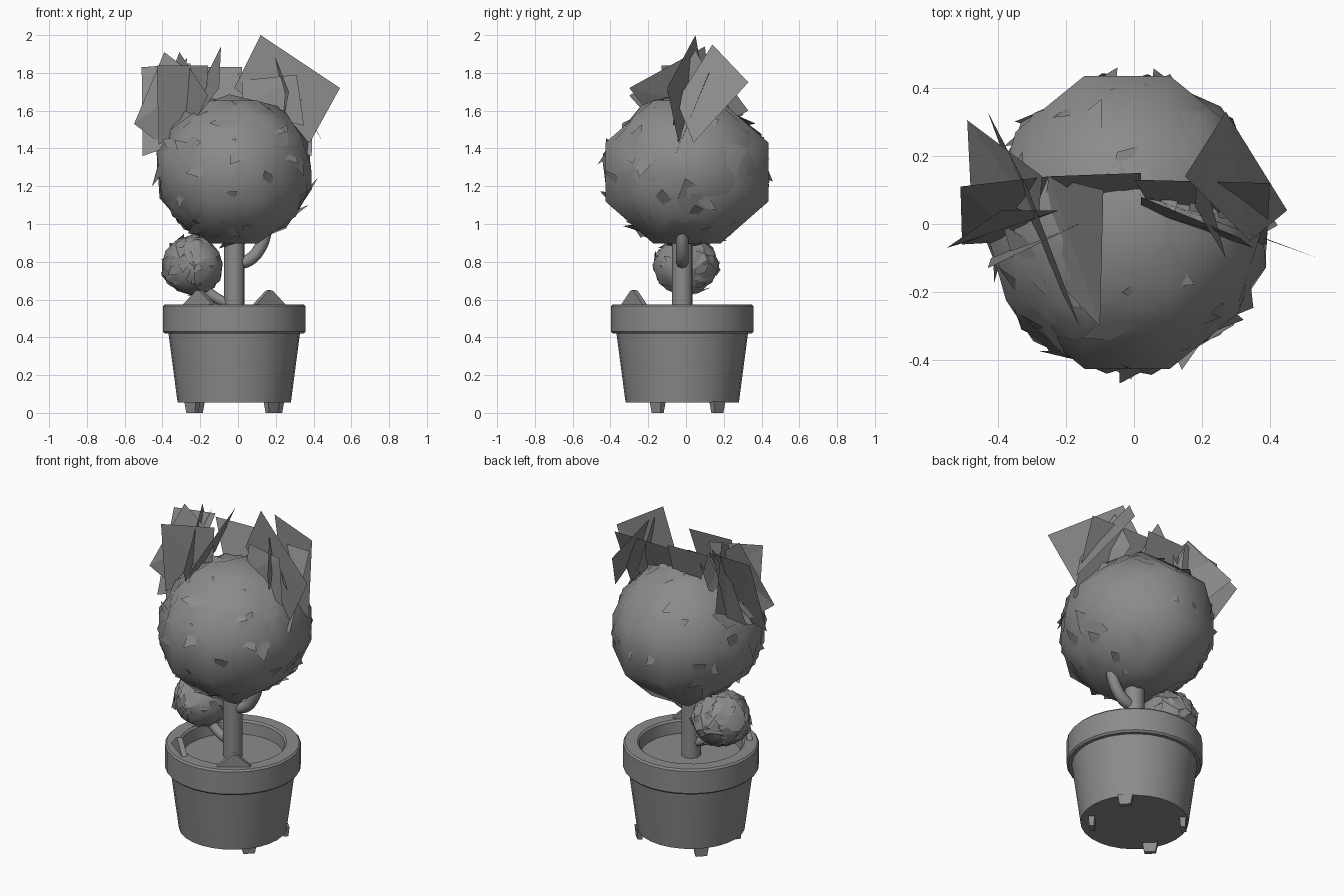
import bpy, bmesh, math, random
from mathutils import Vector, Matrix, Euler

if "Cube" in bpy.data.objects:
    bpy.data.objects.remove(bpy.data.objects["Cube"])

random.seed(11)
CX, CY = -0.02, -0.02          # pot axis

grey = bpy.data.materials.new("plain grey")
grey.diffuse_color = (0.26, 0.26, 0.26, 1)
grey.use_nodes = True
grey.node_tree.nodes["Principled BSDF"].inputs["Base Color"].default_value = grey.diffuse_color


def finish(bm, name, smooth=None):
    """Turn a bmesh into a named object, optionally smooth below an angle."""
    me = bpy.data.meshes.new(name)
    bm.to_mesh(me)
    bm.free()
    ob = bpy.data.objects.new(name, me)
    bpy.context.collection.objects.link(ob)
    me.materials.append(grey)
    if smooth:
        bpy.ops.object.select_all(action='DESELECT')
        ob.select_set(True)
        bpy.context.view_layer.objects.active = ob
        bpy.ops.object.shade_smooth_by_angle(angle=math.radians(smooth))
    return ob


def lathe(name, profile, sides):
    """Spin an (r, z) profile around the pot axis; r = 0 closes an end."""
    bm = bmesh.new()
    vs = [bm.verts.new((CX + r, CY, z)) for r, z in profile]
    edges = [bm.edges.new(p) for p in zip(vs, vs[1:])]
    bmesh.ops.spin(bm, geom=vs + edges, cent=(CX, CY, 0), axis=(0, 0, 1),
                   angle=math.tau, steps=sides, use_duplicate=False)
    bmesh.ops.remove_doubles(bm, verts=bm.verts, dist=0.0005)
    bmesh.ops.recalc_face_normals(bm, faces=bm.faces)
    return finish(bm, name, 30)


# Pot with thick rim, soil and trunk
lathe("pot", [(0, 0.055), (0.30, 0.055), (0.348, 0.42), (0.368, 0.42),
              (0.377, 0.43), (0.377, 0.565), (0.368, 0.575), (0.298, 0.575),
              (0.288, 0.565), (0.28, 0.48)], 28)
lathe("soil", [(0.285, 0.495), (0, 0.495)], 28)
lathe("trunk", [(0.055, 0.48), (0.055, 1.0)], 16)

# Thin tapered feet under the pot, turned to face outward
for sx in (-1, 1):
    for sy in (-1, 1):
        bm = bmesh.new()
        bmesh.ops.create_cube(bm, size=1)
        for v in bm.verts:
            s = 1 if v.co.z > 0 else 0.75
            v.co = Vector((v.co.x * s * 0.035, v.co.y * s * 0.085, 0.03 + v.co.z * 0.06))
        bm.transform(Matrix.Translation((CX + sx * 0.21 + sy * 0.012, 0.008 + sy * 0.158, 0)) @
                     Matrix.Rotation(math.atan2(sy, sx), 4, 'Z'))
        finish(bm, "foot")

# Pointed flaps standing on the front of the rim
for ang in (-54, -126):
    bm = bmesh.new()
    outline = [(-0.1, 0.54), (0.1, 0.54), (0.095, 0.575), (0.015, 0.645),
               (0, 0.65), (-0.015, 0.645), (-0.095, 0.575)]
    f = bm.faces.new([bm.verts.new((0, t, z)) for t, z in outline])
    ext = bmesh.ops.extrude_face_region(bm, geom=[f])
    bmesh.ops.translate(bm, vec=(0.03, 0, 0),
                        verts=[g for g in ext["geom"] if isinstance(g, bmesh.types.BMVert)])
    bmesh.ops.recalc_face_normals(bm, faces=bm.faces)
    bm.transform(Matrix.Translation((CX, CY, 0)) @
                 Matrix.Rotation(math.radians(ang), 4, 'Z') @
                 Matrix.Translation((0.30, 0, 0)))
    finish(bm, "rim_flap")


def branch(name, points, radius):
    cu = bpy.data.curves.new(name, 'CURVE')
    cu.dimensions = '3D'
    cu.bevel_depth = radius
    cu.bevel_resolution = 2
    cu.use_fill_caps = True
    cu.resolution_u = 5
    sp = cu.splines.new('BEZIER')
    sp.bezier_points.add(len(points) - 1)
    for bp, p in zip(sp.bezier_points, points):
        bp.co = p
        bp.handle_left_type = bp.handle_right_type = 'AUTO'
    cu.materials.append(grey)
    bpy.context.collection.objects.link(bpy.data.objects.new(name, cu))


branch("right_branch", [(-0.01, CY, 0.79), (0.06, CY, 0.81), (0.12, CY, 0.88),
                        (0.15, CY, 0.97)], 0.033)
branch("left_branch", [(-0.02, CY, 0.57), (-0.11, CY, 0.605), (-0.19, -0.01, 0.68),
                       (-0.22, 0, 0.78)], 0.028)


def frame(centre, size):
    return Matrix.Translation(centre) @ Matrix.Diagonal((*size, 1))


def turned():
    return Euler([random.uniform(0, 6.28) for _ in range(3)]).to_matrix().to_4x4()


def octagon_shell(name, place, turn):
    """Coarse eight-sided ball, smooth shaded."""
    bm = bmesh.new()
    bmesh.ops.create_uvsphere(bm, u_segments=8, v_segments=5, radius=1)
    bm.transform(place @ turn)
    finish(bm, name, 75)


def ico_shell(name, place, jitter, smooth):
    bm = bmesh.new()
    bmesh.ops.create_icosphere(bm, subdivisions=2, radius=1)
    for v in bm.verts:
        v.co *= random.uniform(1 - jitter, 1 + jitter)
    bm.transform(place @ turned())
    finish(bm, name, smooth)


def stray_leaves(name, place, count, leaf, lift):
    """Pointed leaves lying close to a bush, tips lifted a little."""
    bm = bmesh.new()
    for _ in range(count):
        n = Vector([random.gauss(0, 1) for _ in range(3)]).normalized()
        t = n.orthogonal().normalized()
        t.rotate(Matrix.Rotation(random.uniform(0, 6.28), 3, n))
        b = n.cross(t)
        w = leaf * random.uniform(0.6, 1.1)
        corners = (n * 0.96 - t * w, n * 0.98 - b * w * 0.5,
                   n * (1.0 + lift) + t * w * 0.8, n * 0.98 + b * w * 0.5)
        bm.faces.new([bm.verts.new(c) for c in corners])
    bm.transform(place)
    finish(bm, name)


# Main bush: coarse shells turned against each other so their panels interleave
lying = Matrix.Rotation(math.pi / 2, 4, 'Y') @ Matrix.Rotation(math.pi / 8, 4, 'Z')
octagon_shell("main_bush_outer", frame((-0.02, 0.005, 1.275), (0.405, 0.49, 0.43)), lying)
body = frame((-0.02, 0, 1.285), (0.425, 0.455, 0.405))
for euler in ((0.5, 0.3, 0.9), (1.2, -0.4, 2.0)):
    octagon_shell("main_bush_shell", body, Euler(euler).to_matrix().to_4x4())
ico_shell("main_bush_core", frame((-0.02, 0, 1.28), (0.405, 0.435, 0.385)), 0.03, 60)
stray_leaves("main_bush_leaves", frame((-0.02, 0, 1.28), (0.405, 0.43, 0.385)),
             60, 0.33, 0.06)

# Small side bush
ball = frame((-0.24, 0, 0.78), (0.163, 0.172, 0.158))
for _ in range(3):
    ico_shell("small_bush_shell", ball, 0.05, 25)
stray_leaves("small_bush_leaves", ball, 30, 0.38, 0.05)

# Large flat leaf cards forming two tufts on top
cards = {
    "left_tuft_leaf": [
        ((-.51, .11, 1.83), (-.25, .14, 1.85), (-.33, -.05, 1.42), (-.505, -.06, 1.36)),
        ((-.43, .33, 1.6), (-.31, .1, 1.91), (-.16, -.3, 1.68), (-.29, -.05, 1.4)),
        ((-.49, .305, 1.58), (-.27, .14, 1.88), (-.28, .02, 1.75), (-.48, .1, 1.45)),
        ((-.25, .14, 1.62), (-.09, .1, 1.94), (-.1, -.3, 1.72), (-.29, -.1, 1.47)),
        ((-.55, -.07, 1.53), (-.39, .04, 1.91), (-.22, .04, 1.78), (-.38, -.02, 1.4)),
        ((-.43, -.13, 1.84), (-.16, 0, 1.84), (-.17, 0, 1.55), (-.42, -.1, 1.42)),
    ],
    "right_tuft_leaf": [
        ((.12, .05, 2.0), (.54, -.1, 1.72), (.38, -.04, 1.43), (-.02, .1, 1.72)),
        ((.15, .14, 1.95), (.27, .33, 1.75), (.45, .04, 1.43), (.34, -.05, 1.65)),
        ((.18, .05, 1.92), (.27, -.1, 1.7), (.22, 0, 1.45), (.19, .2, 1.65)),
        ((.0, .13, 1.8), (.4, .12, 1.8), (.39, -.06, 1.36), (.1, -.03, 1.42)),
        ((.02, .08, 1.76), (.31, -.04, 1.79), (.35, -.07, 1.52), (.02, .04, 1.6)),
    ],
    "middle_leaf": [
        ((-.25, .14, 1.83), (.02, .15, 1.83), (.02, .1, 1.66), (-.15, .08, 1.62)),
    ],
}
for name, quads in cards.items():
    bm = bmesh.new()
    for q in quads:
        bm.faces.new([bm.verts.new(p) for p in q])
    bmesh.ops.triangulate(bm, faces=bm.faces)
    finish(bm, name)
